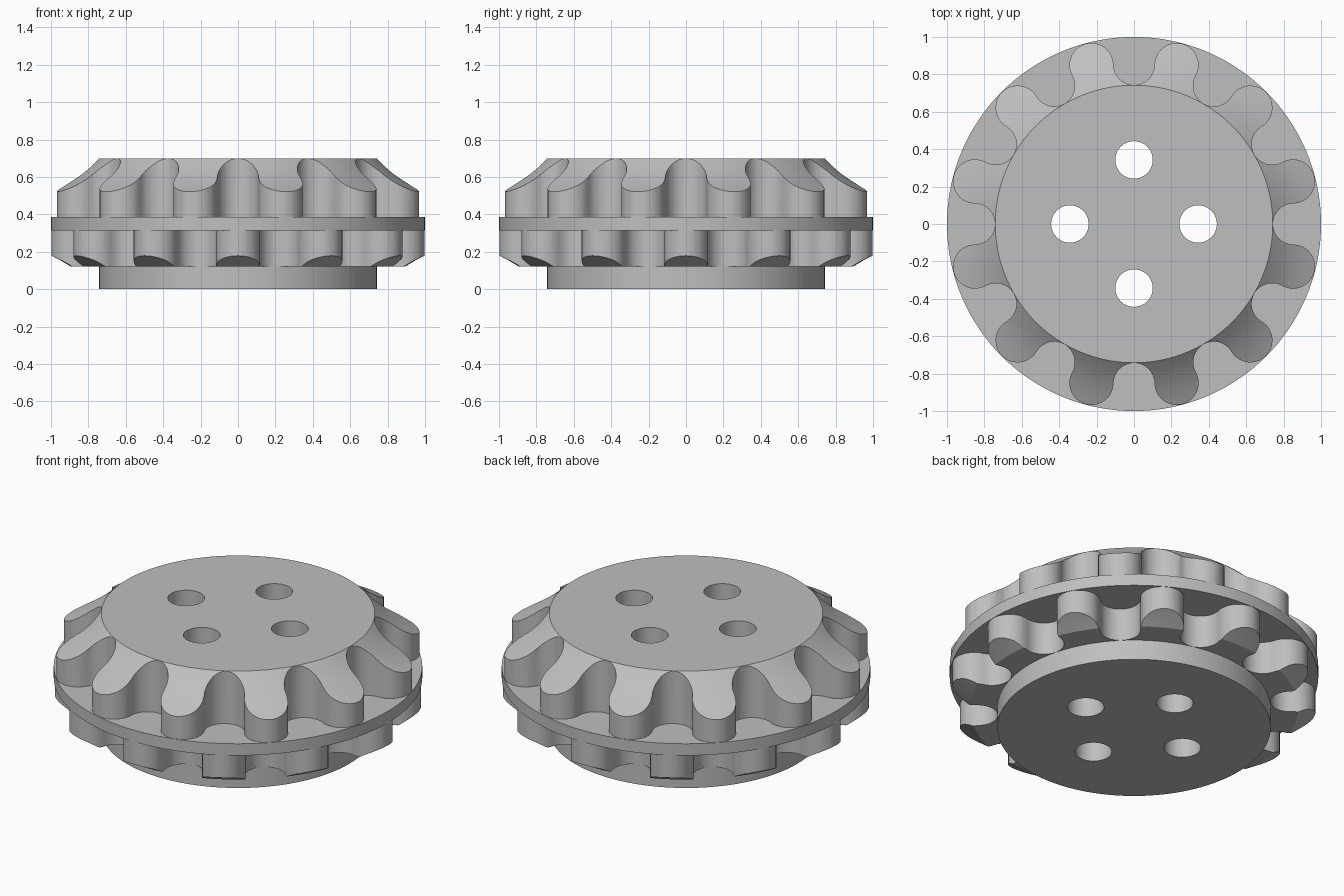
import bpy, bmesh
from math import cos, sin, radians, pi

cube = bpy.data.objects.get("Cube")
if cube:
    bpy.data.objects.remove(cube, do_unlink=True)

grey = bpy.data.materials.new("plain grey")
grey.use_nodes = True
COLOUR = (0.52, 0.52, 0.52, 1)
grey.diffuse_color = COLOUR
grey.node_tree.nodes["Principled BSDF"].inputs["Base Color"].default_value = COLOUR

HUB_R, HEIGHT, TEETH = 0.742, 0.70, 12


def finish(bm, name):
    bmesh.ops.recalc_face_normals(bm, faces=bm.faces)
    mesh = bpy.data.meshes.new(name)
    bm.to_mesh(mesh)
    bm.free()
    mesh.materials.append(grey)
    obj = bpy.data.objects.new(name, mesh)
    bpy.context.collection.objects.link(obj)
    return obj


def lathe(name, profile, steps=144):
    """Solid of revolution; the profile starts and ends on the axis."""
    bm = bmesh.new()
    rings = [[bm.verts.new((r * cos(2 * pi * i / steps), r * sin(2 * pi * i / steps), z))
              for i in range(steps)] for r, z in profile[1:-1]]
    for a, b in zip(rings, rings[1:]):
        for i in range(steps):
            j = (i + 1) % steps
            bm.faces.new((a[i], a[j], b[j], b[i]))
    bm.faces.new(rings[0])
    bm.faces.new(rings[-1])
    return finish(bm, name)


def prism(name, outline, z0, z1):
    bm = bmesh.new()
    low = [bm.verts.new((x, y, z0)) for x, y in outline]
    high = [bm.verts.new((x, y, z1)) for x, y in outline]
    for i in range(len(low)):
        j = (i + 1) % len(low)
        bm.faces.new((low[i], low[j], high[j], high[i]))
    bm.faces.new(low)
    bm.faces.new(high)
    return finish(bm, name)


def arc(centre_r, centre_deg, radius, start, end, steps):
    """Arc around a centre given in polar form, without its last point."""
    cx = centre_r * cos(radians(centre_deg))
    cy = centre_r * sin(radians(centre_deg))
    turns = [radians(start + (end - start) * i / steps) for i in range(steps)]
    return [(cx + radius * cos(t), cy + radius * sin(t)) for t in turns]


def tooth_outline(first_tooth):
    """Round teeth joined by round valleys."""
    pitch = 360 / TEETH
    points = []
    for k in range(TEETH):
        a = first_tooth - pitch / 2 + k * pitch
        points += arc(0.853, a, 0.11, a - 90, a - 270, 16)
        points += arc(0.88, a + pitch / 2, 0.118, a - 90, a + pitch + 90, 20)
    return points


def combine(target, tool, operation):
    mod = target.modifiers.new(operation.lower(), 'BOOLEAN')
    mod.operation, mod.solver, mod.object = operation, 'EXACT', tool
    bpy.context.view_layer.objects.active = target
    bpy.ops.object.modifier_apply(modifier=mod.name)
    bpy.data.objects.remove(tool, do_unlink=True)


# Hollowed slope of the teeth, from rim to hub
slope = [(1.06, 0.49), (1.0, 0.52), (0.945, 0.548), (0.89, 0.581),
         (0.84, 0.615), (0.79, 0.655), (HUB_R, HEIGHT)]

# Hub and thin flange
body = lathe("toothed_wheel", [
    (0, 0), (HUB_R, 0), (HUB_R, 0.12), (0.7, 0.2), (0.7, 0.315), (1, 0.315),
    (1, 0.385), (0.7, 0.385), (0.7, 0.6), (0, 0.6)])

# Upper teeth
upper = prism("upper_teeth", tooth_outline(15), 0.35, 0.8)
combine(upper, lathe("upper_envelope",
                     [(0, 0.3), (1.06, 0.3)] + slope + [(0, HEIGHT)]), 'INTERSECT')
combine(body, upper, 'UNION')

# Lower teeth, half a pitch round, same slope upside down and cut flat
lower = prism("lower_teeth", tooth_outline(0), 0.12, 0.35)
combine(lower, lathe("lower_envelope",
                     [(0, 0.4), (1.06, 0.4)] + [(r, HEIGHT - z) for r, z in slope]
                     + [(0, 0)]), 'INTERSECT')
combine(body, lower, 'UNION')

# Four through holes
for k in range(4):
    hole = prism("hole_cutter", arc(0.343, 90 * k, 0.1, 0, 360, 48), -0.1, 0.9)
    combine(body, hole, 'DIFFERENCE')

# Smooth curved faces, crisp edges
bpy.ops.object.select_all(action='DESELECT')
body.select_set(True)
bpy.context.view_layer.objects.active = body
bpy.ops.object.shade_smooth_by_angle(angle=radians(22))
